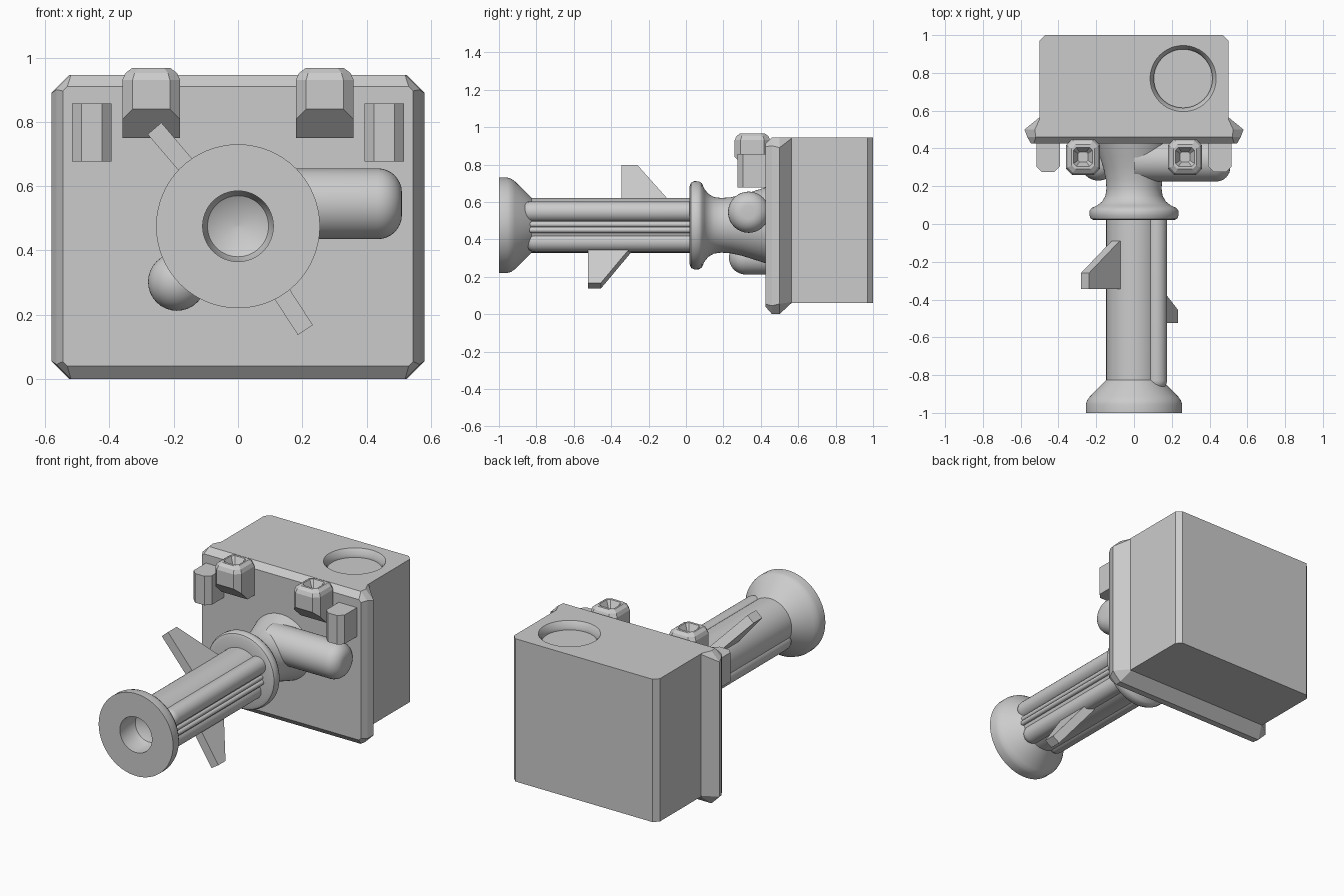
import bpy, bmesh, math
from mathutils import Vector

if "Cube" in bpy.data.objects:
    bpy.data.objects.remove(bpy.data.objects["Cube"], do_unlink=True)

grey = bpy.data.materials.new("plain_grey")
grey.use_nodes = True
GREY = (0.6, 0.6, 0.6, 1)
grey.diffuse_color = GREY
grey.node_tree.nodes["Principled BSDF"].inputs["Base Color"].default_value = GREY

AXIS_Z = 0.475          # height of the barrel axis
TOP = 0.945             # height of the housing top


def finish(name, bm, smooth=False):
    bmesh.ops.remove_doubles(bm, verts=bm.verts, dist=1e-5)
    bmesh.ops.recalc_face_normals(bm, faces=bm.faces)
    mesh = bpy.data.meshes.new(name)
    bm.to_mesh(mesh)
    bm.free()
    mesh.materials.append(grey)
    obj = bpy.data.objects.new(name, mesh)
    bpy.context.collection.objects.link(obj)
    if smooth:
        select(obj)
        bpy.ops.object.shade_smooth_by_angle(angle=math.radians(35))
    return obj


def select(obj):
    bpy.ops.object.select_all(action='DESELECT')
    obj.select_set(True)
    bpy.context.view_layer.objects.active = obj


def loft(rings):
    """Skin a list of equal-sized point rings and cap both ends."""
    bm = bmesh.new()
    loops = [[bm.verts.new(p) for p in ring] for ring in rings]
    n = len(loops[0])
    for a, b in zip(loops, loops[1:]):
        for i in range(n):
            j = (i + 1) % n
            bm.faces.new((a[i], a[j], b[j], b[i]))
    bm.faces.new(loops[0])
    bm.faces.new(loops[-1])
    return bm


def lathe(name, profile, origin, axis, steps=48):
    """Revolve (radius, distance) points about an axis."""
    q = Vector((0, 0, 1)).rotation_difference(Vector(axis))
    turns = [2 * math.pi * k / steps for k in range(steps)]
    rings = [[Vector(origin) + q @ Vector((r * math.cos(t), r * math.sin(t), d))
              for t in turns] for r, d in profile]
    return finish(name, loft(rings), True)


def round_end(radius, length, fillet, steps=8):
    """Rod profile from 0 to length with a rounded far end."""
    pts = [(radius, 0)]
    for k in range(steps + 1):
        a = math.pi / 2 * k / steps
        pts.append((max(radius - fillet + fillet * math.cos(a), 0.002),
                    length - fillet + fillet * math.sin(a)))
    return pts


def octagon(x0, x1, y0, y1, c):
    """Rectangle with cut corners, as flat coordinate pairs."""
    return [(x0 + c, y0), (x1 - c, y0), (x1, y0 + c), (x1, y1 - c),
            (x1 - c, y1), (x0 + c, y1), (x0, y1 - c), (x0, y0 + c)]


def cut(obj, cutter):
    cutter.hide_render = True
    mod = obj.modifiers.new("cut", 'BOOLEAN')
    mod.operation = 'DIFFERENCE'
    mod.solver = 'EXACT'
    mod.object = cutter
    select(obj)
    bpy.ops.object.modifier_apply(modifier=mod.name)
    bpy.data.objects.remove(cutter, do_unlink=True)


# Housing with chamfered rear corners and a round recess in its top
c = 0.03
outline = [(-0.5, 0.5), (0.5, 0.5), (0.5, 1 - c), (0.5 - c, 1),
           (c - 0.5, 1), (-0.5, 1 - c)]
housing = finish("housing", loft([[(x, y, z) for x, y in outline]
                                  for z in (0.06, TOP)]))
cut(housing, lathe("recess_cutter", [(0.155, -0.05), (0.155, -0.03), (0.175, 0), (0.175, 0.1)],
                   (0.26, 0.77, TOP), (0, 0, 1)))

# Front plate, wider than the housing, with sloped edges
plate = [(0.425, 0.545, 0.04, 0.91, 0.014), (0.46, 0.565, 0, TOP, 0.045),
         (0.50, 0.58, 0, TOP, 0.055), (0.565, 0.5, 0.06, TOP, 0.005)]
finish("front_plate", loft([[(x, y, z) for x, z in octagon(-h, h, z0, z1, k)]
                            for y, h, z0, z1, k in plate]))

# Barrel with flared, hollow muzzle
lathe("barrel", [(0.002, -0.84), (0.06, -0.85), (0.095, -0.87), (0.11, -0.91), (0.11, -1),
                 (0.255, -1), (0.255, -0.955), (0.249, -0.935), (0.235, -0.915),
                 (0.147, -0.825), (0.147, 0.05)], (0, 0, AXIS_Z), (0, 1, 0), 64)

# Collar and waisted neck
lathe("collar_and_neck", [(0.14, 0.02), (0.21, 0.02), (0.228, 0.027), (0.236, 0.045),
                          (0.235, 0.07), (0.225, 0.085), (0.195, 0.098), (0.168, 0.12),
                          (0.151, 0.15), (0.146, 0.19), (0.15, 0.24), (0.163, 0.30),
                          (0.182, 0.36), (0.207, 0.44)], (0, 0, AXIS_Z), (0, 1, 0), 64)

# Rods running along the barrel
rods = [("upper_rod", 0.12, 0.548, 0.055, 0.92), ("lower_left_rod", 0.09, 0.388, 0.055, 0.9),
        ("lower_right_rod", -0.09, 0.388, 0.055, 0.9),
        ("left_thin_rod", 0.148, 0.45, 0.015, 0.88), ("left_thin_rod_low", 0.143, 0.48, 0.015, 0.88)]
for name, x, z, r, length in rods:
    lathe(name, round_end(r, length, r * 0.95), (x, 0.04, z), (0, -1, 0), 24)


# Barrel fins
def fin(name, angle, reach, front, tip, base):
    a = math.radians(angle)
    out = Vector((math.cos(a), 0, math.sin(a)))
    side = Vector((-out.z, 0, out.x)) * 0.028
    shape = [(0.1, front), (reach, front), (reach, tip), (0.15, base), (0.1, base)]
    pts = [out * r + Vector((0, y, AXIS_Z)) for r, y in shape]
    finish(name, loft([[p - side for p in pts], [p + side for p in pts]]))


fin("upper_fin", 130.5, 0.40, -0.345, -0.26, -0.09)
fin("lower_fin", -57, 0.385, -0.525, -0.455, -0.29)

# Side arm and round boss behind the barrel
lathe("side_arm", round_end(0.11, 0.51, 0.075), (0, 0.335, 0.545), (1, 0, 0))
lathe("round_boss", round_end(0.09, 0.25, 0.089, 12), (-0.19, 0.48, 0.302), (0, -1, 0), 32)

# Paired sockets and side lugs on the plate
for sign, label in ((1, "left"), (-1, "right")):
    cx = 0.27 * sign
    rings = []
    for inset, z in ((0, 0.75), (0, 0.93), (0.01, 0.952), (0.03, 0.967)):
        rings.append([(x, y, z) for x, y in octagon(
            cx - 0.09 + inset, cx + 0.09 - inset, 0.26 + inset, 0.45 - inset, 0.032 - inset * 0.4)])
    bm = loft(rings)
    low = bmesh.ops.bisect_plane(bm, geom=bm.verts[:] + bm.edges[:] + bm.faces[:],
                                 plane_co=(cx, 0.26, 0.84), plane_no=(0, -1, -1), clear_outer=True)
    rim = [e for e in low["geom_cut"] if isinstance(e, bmesh.types.BMEdge)]
    bmesh.ops.holes_fill(bm, edges=rim)
    socket = finish(label + "_socket", bm)
    hole = [(0.026, 0.925), (0.05, 0.967), (0.05, 1.0)]
    cut(socket, finish("socket_cutter", loft([
        [(x, y, z) for x, y in octagon(cx - h, cx + h, 0.355 - h, 0.355 + h, h * 0.3)]
        for h, z in hole])))

    lx = 0.455 * sign
    finish(label + "_lug", loft([[(x, y, z) for x, y in octagon(
        lx - 0.062, lx + 0.062, 0.275, 0.5, 0.03)] for z in (0.677, 0.857)]))
